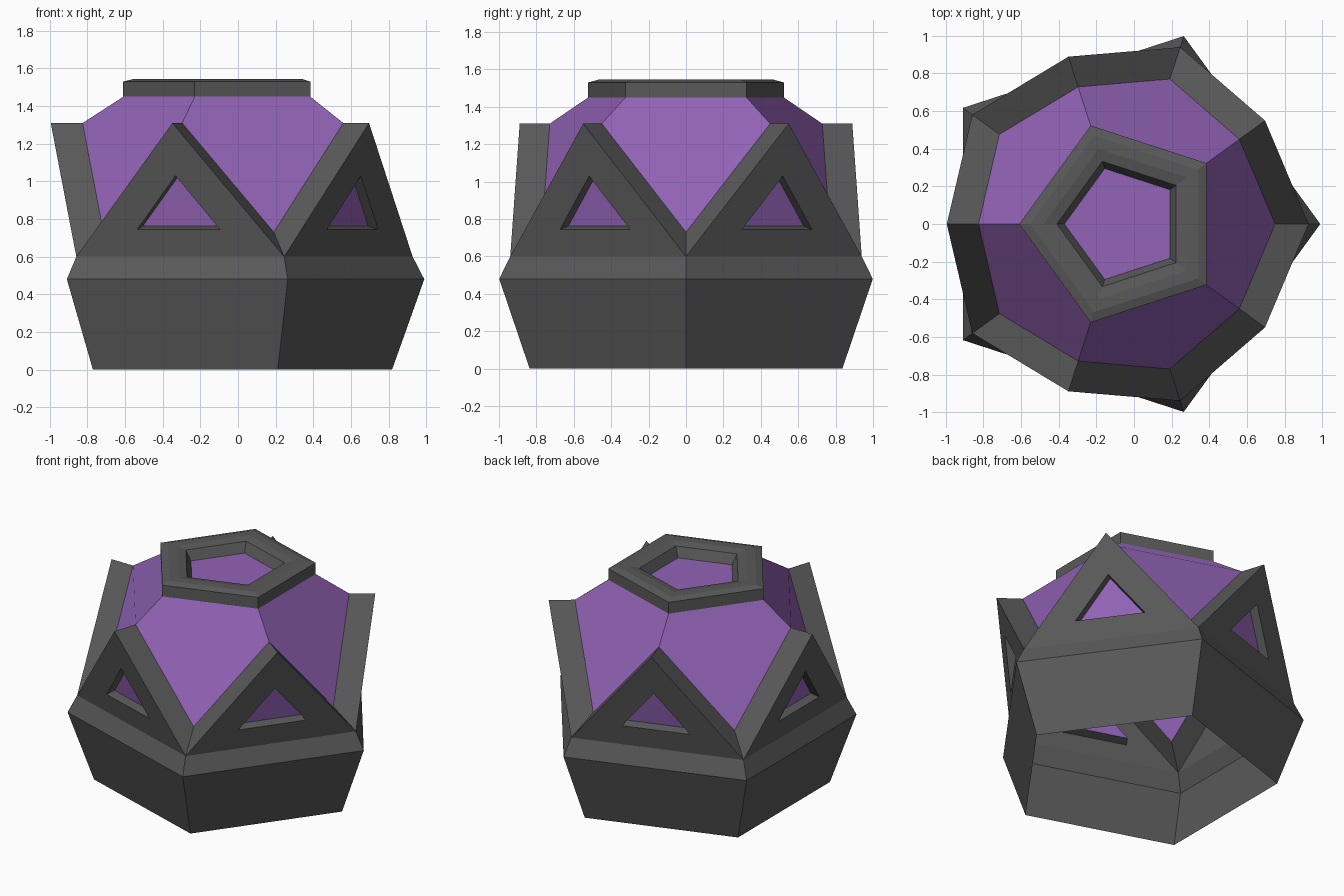
import bpy, math
from mathutils import Vector

if "Cube" in bpy.data.objects:
    bpy.data.objects.remove(bpy.data.objects["Cube"])

CX = -0.06  # pentagon axis, so the whole model is centred


def P(r, deg, z):
    a = math.radians(deg)
    return Vector((CX + r * math.cos(a), r * math.sin(a), z))


def material(name, rgb):
    m = bpy.data.materials.new(name)
    m.diffuse_color = (*rgb, 1)
    m.use_nodes = True
    m.node_tree.nodes["Principled BSDF"].inputs["Base Color"].default_value = m.diffuse_color
    return m


grey = material("dark grey", (0.1, 0.1, 0.1))
purple = material("purple", (0.29, 0.125, 0.47))


def make(name, polys, mat):
    """Build a flat-shaded object from polygons, welding shared points."""
    verts, index, faces = [], {}, []
    for poly in polys:
        face = []
        for p in poly:
            key = tuple(round(c, 4) for c in p)
            if key not in index:
                index[key] = len(verts)
                verts.append(key)
            face.append(index[key])
        faces.append(face)
    me = bpy.data.meshes.new(name)
    me.from_pydata(verts, [], faces)
    me.materials.append(mat)
    ob = bpy.data.objects.new(name, me)
    bpy.context.collection.objects.link(ob)
    return ob


def loft(profile, start):
    """Five-sided lathe of (radius, height) pairs."""
    polys = []
    for (r0, z0), (r1, z1) in zip(profile, profile[1:]):
        for k in range(5):
            a, b = start + 72 * k, start + 72 * (k + 1)
            polys.append((P(r0, a, z0), P(r0, b, z0), P(r1, b, z1), P(r1, a, z1)))
    return polys


# Open-bottomed pentagonal base
make("base_skirt", loft([(0.879, 0), (1.05, 0.48), (0.988, 0.6)], 0), grey)

# Triangular gables with recessed windows
gables, panes, panels = [], [], []
for k in range(5):
    m = 36 + 72 * k
    A, B, C = P(0.988, m - 36, 0.6), P(0.988, m + 36, 0.6), P(0.935, m, 1.31)
    low_a, low_b, c_in = P(0.81, m - 36, 0.73), P(0.81, m + 36, 0.73), P(0.766, m, 1.31)
    mid = (A + B) / 2
    side = (B - A).normalized()

    def on_gable(z, w):
        return mid.lerp(C, (z - 0.6) / 0.71) + side * w

    win = [on_gable(0.745, -0.231), on_gable(0.745, 0.231), on_gable(1.03, 0)]
    # window recess tapers evenly towards its incentre
    wts = [(win[1] - win[2]).length, (win[2] - win[0]).length, (win[0] - win[1]).length]
    inc = sum((p * w for p, w in zip(win, wts)), Vector()) / sum(wts)
    normal = side.cross(C - mid).normalized()
    back = [inc.lerp(p, 0.945) - normal * 0.0585 for p in win]
    outer = [A, B, C]
    for i in range(3):
        j = (i + 1) % 3
        gables.append((outer[i], outer[j], win[j], win[i]))
        gables.append((win[i], win[j], back[j], back[i]))
    gables += [(C, B, low_b, c_in), (A, C, c_in, low_a)]
    panes.append(back)
    # Dome panel above each corner of the base
    c = 72 * k
    panels.append((P(0.81, c, 0.73), P(0.766, c + 36, 1.31), P(0.55, c + 36, 1.45),
                   P(0.55, c - 36, 1.45), P(0.766, c - 36, 1.31)))

make("gable_frames", gables, grey)
make("window_panes", panes, purple)
make("dome_panels", panels, purple)

# Pentagonal top ring and its recessed pane
ring = [(0.55, 1.45), (0.55, 1.53), (0.493, 1.545), (0.42, 1.545),
        (0.35, 1.532), (0.31, 1.465)]
make("top_ring", loft(ring, 36), grey)
make("top_pane", [[P(0.31, 36 + 72 * k, 1.465) for k in range(5)]], purple)
